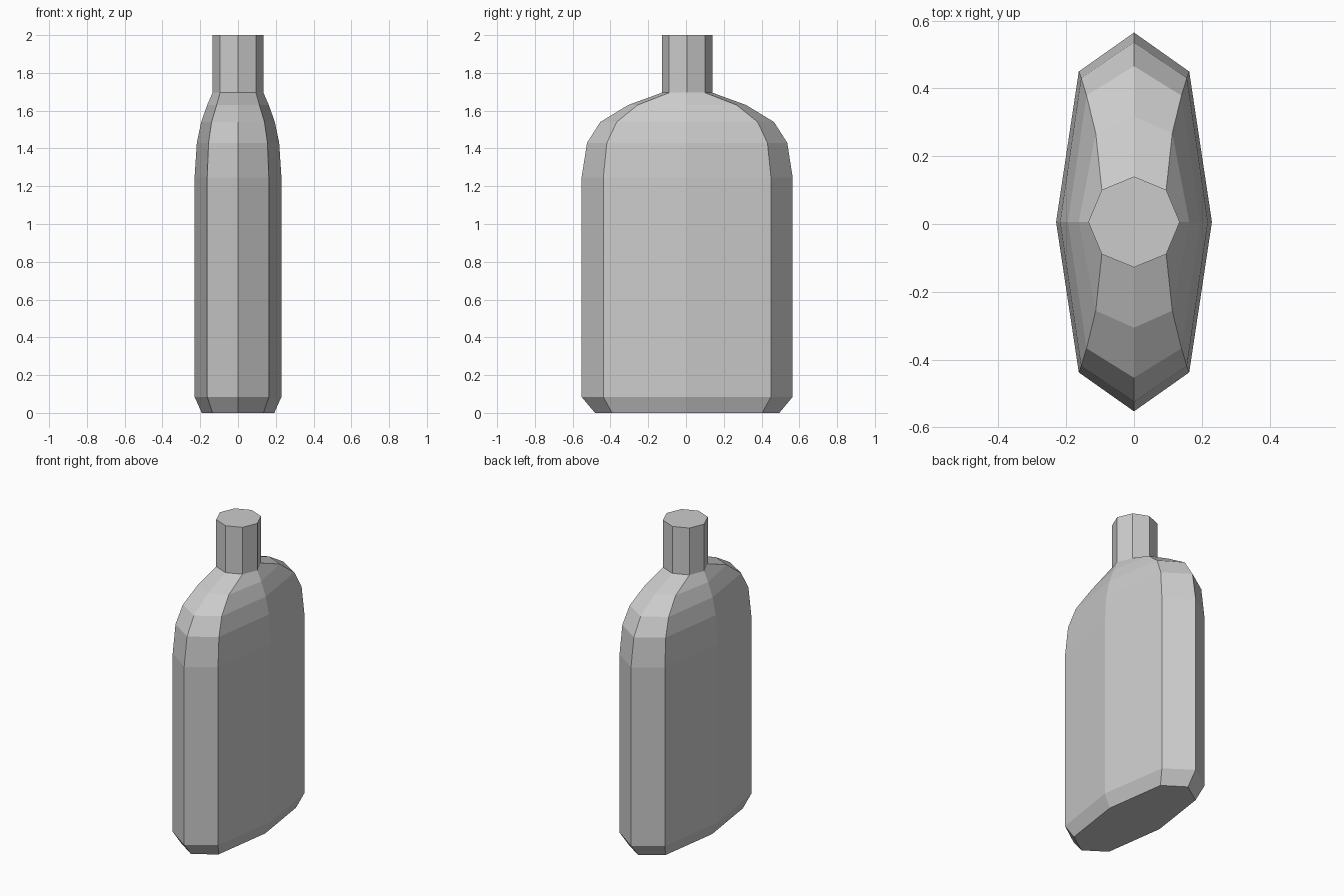
import bpy
import bmesh

cube = bpy.data.objects.get("Cube")
if cube:
    bpy.data.objects.remove(cube, do_unlink=True)

# Plain grey
grey = bpy.data.materials.new("bottle_grey")
grey.use_nodes = True
colour = (0.6, 0.6, 0.6, 1)
grey.diffuse_color = colour
grey.node_tree.nodes["Principled BSDF"].inputs["Base Color"].default_value = colour

CENTRE_Y = 0.006

# Ring: height, half width, half depth, corner x, corner y
rings = [
    (0.00, 0.192, 0.488, 0.135, 0.397),
    (0.085, 0.23, 0.559, 0.163, 0.444),
    (1.245, 0.23, 0.559, 0.163, 0.444),
    (1.43, 0.218, 0.53, 0.156, 0.425),
    (1.54, 0.195, 0.46, 0.14, 0.373),
    (1.63, 0.163, 0.312, 0.113, 0.262),
    (1.695, 0.135, 0.134, 0.095, 0.095),
    (2.00, 0.135, 0.134, 0.095, 0.095),
]


def octagon(bm, z, a, b, cx, cy):
    """Eight-sided ring, anticlockwise from above."""
    points = [(a, 0), (cx, cy), (0, b), (-cx, cy),
              (-a, 0), (-cx, -cy), (0, -b), (cx, -cy)]
    return [bm.verts.new((x, y + CENTRE_Y, z)) for x, y in points]


# Flask body, shoulders and neck as one closed loft
bm = bmesh.new()
loops = [octagon(bm, *r) for r in rings]
for low, high in zip(loops, loops[1:]):
    for i in range(8):
        j = (i + 1) % 8
        bm.faces.new((low[i], low[j], high[j], high[i]))
bm.faces.new(loops[-1])
bm.faces.new(loops[0][::-1])

mesh = bpy.data.meshes.new("flask_bottle")
bm.to_mesh(mesh)
bm.free()
mesh.materials.append(grey)
bottle = bpy.data.objects.new("flask_bottle", mesh)
bpy.context.collection.objects.link(bottle)
